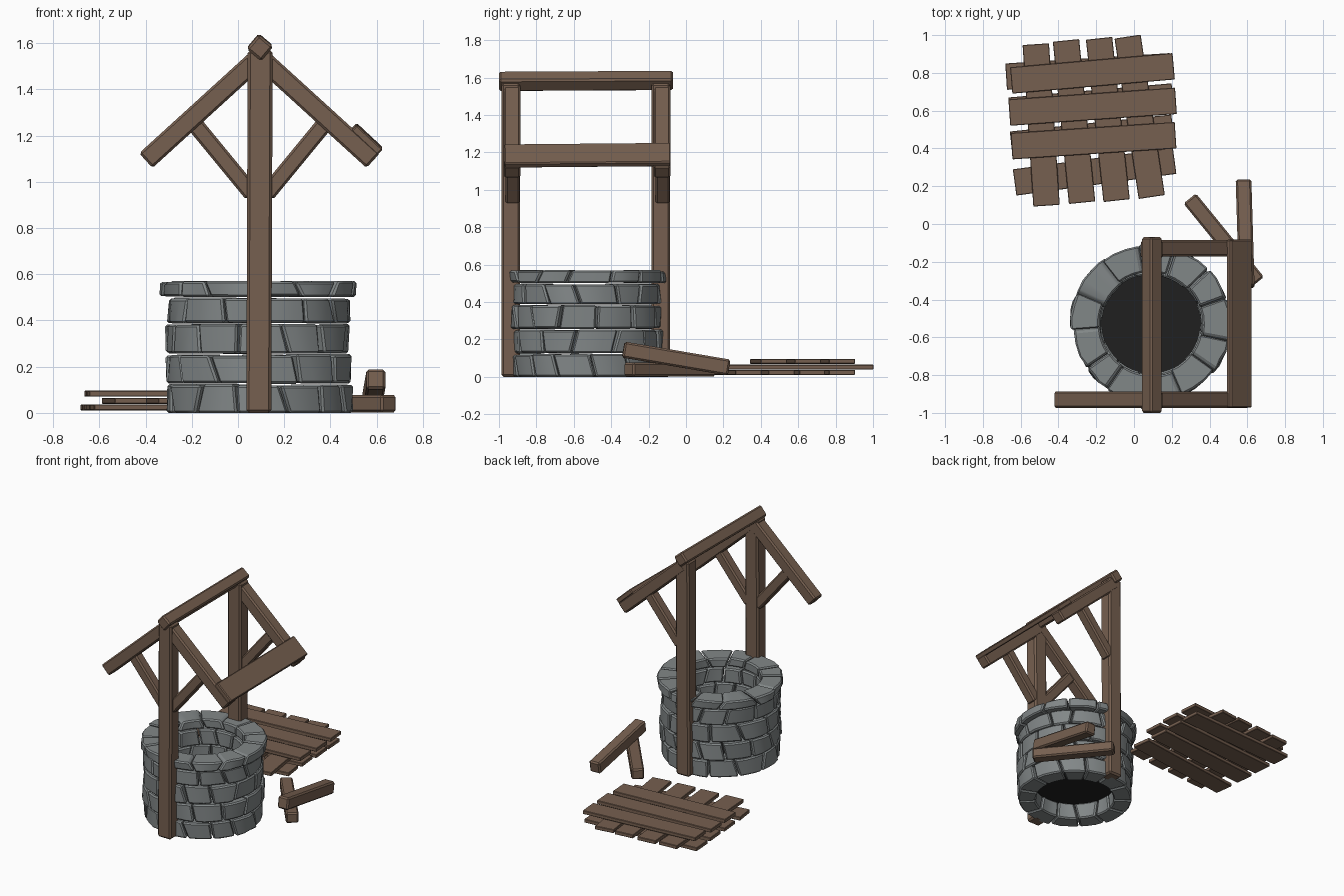
import bpy, bmesh, math, random
from mathutils import Vector, Matrix

if "Cube" in bpy.data.objects:
    bpy.data.objects.remove(bpy.data.objects["Cube"])

random.seed(7)


def material(name, rgb):
    m = bpy.data.materials.new(name)
    m.diffuse_color = (*rgb, 1)
    m.use_nodes = True
    m.node_tree.nodes["Principled BSDF"].inputs["Base Color"].default_value = m.diffuse_color
    return m


WOOD = material("brown_wood", (0.180, 0.115, 0.079))
STONE = material("grey_stone", (0.222, 0.242, 0.245))
DARK = material("dark_hole", (0.014, 0.014, 0.014))


def finish(bm, name, mat, angle=35):
    bmesh.ops.recalc_face_normals(bm, faces=bm.faces[:])
    me = bpy.data.meshes.new(name)
    bm.to_mesh(me)
    bm.free()
    me.materials.append(mat)
    me.polygons.foreach_set("use_smooth", [True] * len(me.polygons))
    me.set_sharp_from_angle(angle=math.radians(angle))
    ob = bpy.data.objects.new(name, me)
    bpy.context.collection.objects.link(ob)
    return ob


def beam(name, p0, p1, w, t, up=(0, 0, 1), bevel=0.01):
    """Chamfered timber from p0 to p1; t is measured along 'up', w across it."""
    p0, p1 = Vector(p0), Vector(p1)
    d = (p1 - p0).normalized()
    s = d.cross(Vector(up)).normalized()
    u = s.cross(d)
    m = Matrix((d * (p1 - p0).length, s * w, u * t)).transposed().to_4x4()
    m.translation = (p0 + p1) / 2
    bm = bmesh.new()
    bmesh.ops.create_cube(bm, size=1, matrix=m)
    bmesh.ops.bevel(bm, geom=bm.edges[:], offset=bevel, segments=1,
                    affect='EDGES', profile=0.5)
    return finish(bm, name, WOOD)


# --- stone well ring: courses of individual wedge stones
CX, CY = 0.09, -0.53


def course(name, z0, z1, r_in, r_out, n, start):
    bm = bmesh.new()
    step = math.tau / n
    # each joint is slanted: one angle at its bottom, another at its top
    joints = []
    for i in range(n):
        a = start + step * (i + random.uniform(-0.14, 0.14))
        k = random.uniform(-0.12, 0.12) * step
        joints.append((a - k, a + k))
    for i in range(n):
        b0, t0 = joints[i]
        b1, t1 = joints[(i + 1) % n]
        if i == n - 1:
            b1, t1 = b1 + math.tau, t1 + math.tau
        gap = 0.012
        ro = r_out + random.uniform(-0.012, 0.008)
        ri = r_in + random.uniform(-0.008, 0.012)
        lo = z0 + (random.uniform(0, 0.006) if z0 > 0 else 0)
        hi = z1 - random.uniform(0, 0.008)
        stone = bmesh.new()
        rows = []
        for f in (0, 0.33, 0.67, 1):
            ab = b0 + gap + (b1 - b0 - 2 * gap) * f
            at = t0 + gap + (t1 - t0 - 2 * gap) * f
            tilt = random.uniform(-0.006, 0.006)
            rows.append([stone.verts.new((CX + r * math.cos(a), CY + r * math.sin(a), z))
                         for r, a, z in ((ri, ab, lo), (ro + tilt, ab, lo),
                                         (ro - tilt, at, hi), (ri, at, hi))])
        for p, q in zip(rows, rows[1:]):
            for j in range(4):
                stone.faces.new((p[j], p[(j + 1) % 4], q[(j + 1) % 4], q[j]))
        stone.faces.new(rows[0])
        stone.faces.new(rows[-1][::-1])
        bmesh.ops.recalc_face_normals(stone, faces=stone.faces[:])
        sharp = [e for e in stone.edges if e.calc_face_angle(0) > 0.7]
        bmesh.ops.bevel(stone, geom=sharp, offset=0.009, segments=1,
                        affect='EDGES', profile=0.5)
        tmp = bpy.data.meshes.new("tmp")
        stone.to_mesh(tmp)
        stone.free()
        bm.from_mesh(tmp)
        bpy.data.meshes.remove(tmp)
    finish(bm, name, STONE, 30)


levels = [0, 0.125, 0.255, 0.385, 0.50]
for i in range(4):
    course(f"stone_course_{i + 1}", levels[i], levels[i + 1], 0.265, 0.4, 13, 0.1 + i * 0.26)
course("stone_rim", 0.50, 0.572, 0.265, 0.422, 13, 0.3)

# --- dark well bottom
bm = bmesh.new()
bmesh.ops.create_circle(bm, cap_ends=True, segments=32, radius=0.285,
                        matrix=Matrix.Translation((CX, CY, 0.12)))
finish(bm, "well_bottom", DARK)

# --- roof frame: posts, ridge, rafters and braces (back left side is broken off)
PX = 0.093
for side, y in (("front", -0.937), ("back", -0.135)):
    beam(f"{side}_post", (PX - 0.003, y, 0), (PX + 0.003, y, 1.57), 0.108, 0.1,
         (0, 1, 0), 0.012)
    for hand, sx in (("left", -1), ("right", 1)):
        if (side, hand) == ("back", "left"):
            continue
        beam(f"{side}_{hand}_rafter", (PX + sx * 0.492, y + 0.007, 1.092),
             (PX, y + 0.007, 1.54), 0.088, 0.086)
        beam(f"{side}_{hand}_brace", (PX + sx * 0.03, y + 0.01, 0.945),
             (PX + sx * 0.285, y + 0.01, 1.255), 0.075, 0.072)
r = math.radians(40)
beam("ridge_beam", (0.095, -1.0, 1.58), (0.095, -0.07, 1.585), 0.082, 0.082,
     (math.sin(r), 0, math.cos(r)))
beam("roof_plank", (0.558, -0.972, 1.181), (0.558, -0.083, 1.189), 0.155, 0.036,
     (0.68, 0, 0.73), 0.006)

# --- fallen beams
beam("fallen_beam_low", (0.295, 0.135, 0.04), (0.655, -0.307, 0.04), 0.085, 0.075)
beam("fallen_beam_leaning", (0.597, -0.335, 0.146), (0.58, 0.23, 0.05), 0.083, 0.086)

# --- fallen roof panel: three crossed layers of planks (x0, y0, x1, y1)
layers = {
    0.024: [(-0.632, 0.22, 0.215, 0.335), (-0.65, 0.42, 0.205, 0.51),
            (-0.66, 0.60, 0.205, 0.675), (-0.677, 0.78, 0.195, 0.835)],
    0.052: [(-0.52, 0.952, -0.463, 0.097), (-0.36, 0.972, -0.275, 0.113),
            (-0.185, 0.983, -0.092, 0.124), (-0.034, 0.992, 0.094, 0.143)],
    0.083: [(-0.65, 0.76, 0.21, 0.835), (-0.66, 0.59, 0.222, 0.652),
            (-0.648, 0.412, 0.22, 0.47)],
}
for name, (z, planks) in zip(("lower", "middle", "upper"), layers.items()):
    for i, (x0, y0, x1, y1) in enumerate(planks):
        beam(f"panel_{name}_plank_{i + 1}", (x0, y0, z), (x1, y1, z), 0.14, 0.026,
             bevel=0.003)
